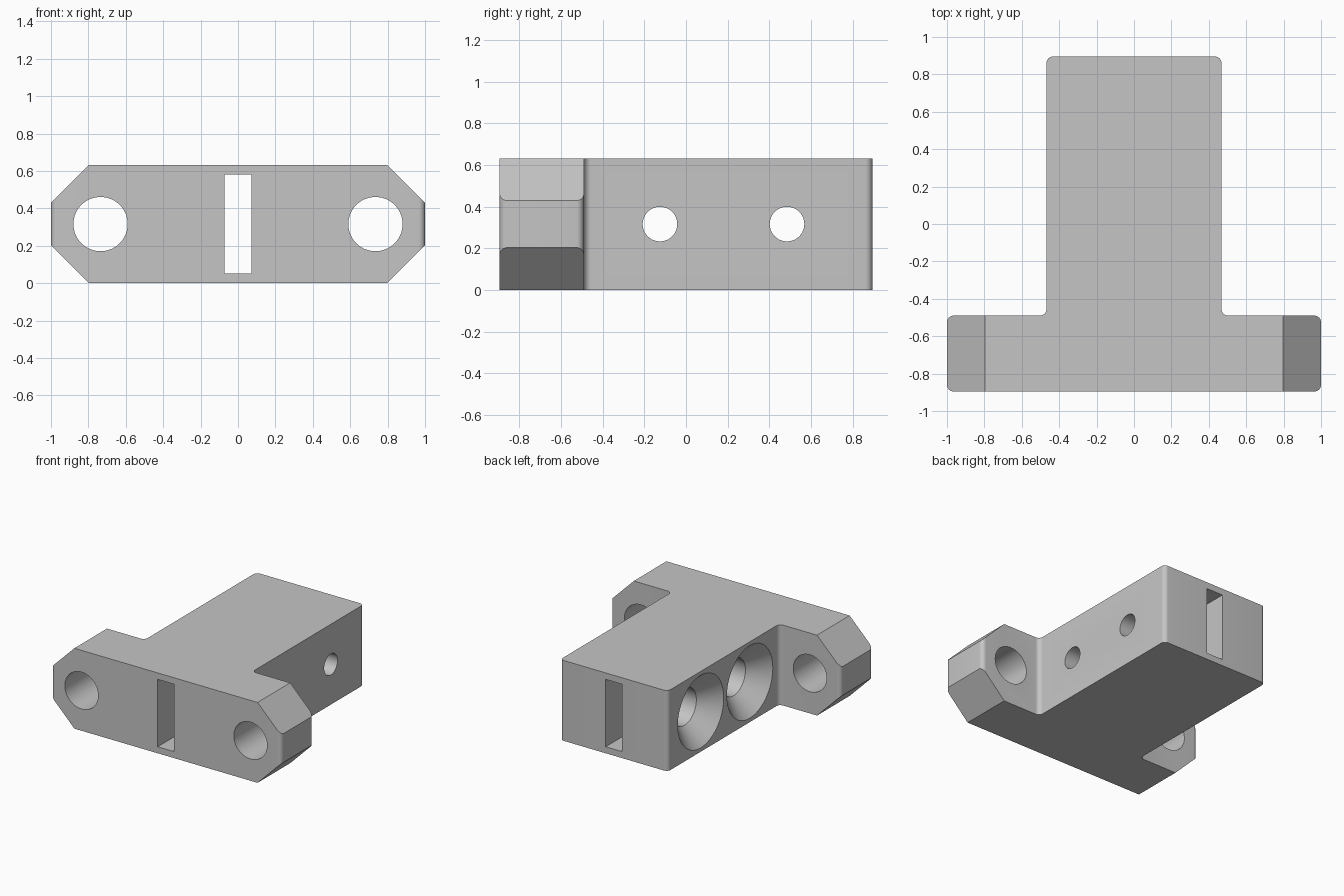
import bpy, bmesh, math
from mathutils import Vector, Matrix

if "Cube" in bpy.data.objects:
    bpy.data.objects.remove(bpy.data.objects["Cube"], do_unlink=True)

HEIGHT = 0.632
MID = HEIGHT / 2
FRONT, BACK, STEP = -0.895, 0.895, -0.49
STEM = 0.468

grey = bpy.data.materials.new("light grey")
grey.use_nodes = True
colour = (0.56, 0.56, 0.56, 1)
grey.diffuse_color = colour
grey.node_tree.nodes["Principled BSDF"].inputs["Base Color"].default_value = colour


def add_object(name, bm):
    bmesh.ops.recalc_face_normals(bm, faces=bm.faces)
    mesh = bpy.data.meshes.new(name)
    bm.to_mesh(mesh)
    bm.free()
    mesh.materials.append(grey)
    obj = bpy.data.objects.new(name, mesh)
    bpy.context.collection.objects.link(obj)
    return obj


def prism(name, points, direction):
    """Extrude a closed outline along a direction."""
    bm = bmesh.new()
    face = bm.faces.new([bm.verts.new(p) for p in points])
    new = bmesh.ops.extrude_face_region(bm, geom=[face])["geom"]
    verts = [v for v in new if isinstance(v, bmesh.types.BMVert)]
    bmesh.ops.translate(bm, verts=verts, vec=direction)
    return add_object(name, bm)


def turned(name, profile, origin, axis):
    """Solid of revolution: profile lists (distance along axis, radius)."""
    bm = bmesh.new()
    turn = Vector((0, 0, 1)).rotation_difference(Vector(axis)).to_matrix().to_4x4()
    place = Matrix.Translation(origin) @ turn
    n = 64
    rings = [[bm.verts.new(place @ Vector((r * math.cos(math.tau * i / n),
                                           r * math.sin(math.tau * i / n), d)))
              for i in range(n)] for d, r in profile]
    for a, b in zip(rings, rings[1:]):
        for i in range(n):
            j = (i + 1) % n
            bm.faces.new((a[i], a[j], b[j], b[i]))
    bm.faces.new(rings[0])
    bm.faces.new(rings[-1])
    return add_object(name, bm)


def rounded(points, radius, steps=8):
    """Replace each right-angled corner by an arc."""
    out = []
    for i, p in enumerate(points):
        p = Vector(p)
        a = (Vector(points[i - 1]) - p).normalized() * radius
        b = (Vector(points[(i + 1) % len(points)]) - p).normalized() * radius
        for k in range(steps + 1):
            t = k / steps * math.pi / 2
            out.append(p + a * (1 - math.sin(t)) + b * (1 - math.cos(t)))
    return out


def combine(target, tool, operation):
    mod = target.modifiers.new(operation, "BOOLEAN")
    mod.operation, mod.solver, mod.object = operation, "EXACT", tool
    bpy.context.view_layer.update()
    graph = bpy.context.evaluated_depsgraph_get()
    mesh = bpy.data.meshes.new_from_object(target.evaluated_get(graph))
    target.modifiers.clear()
    target.data = mesh
    bpy.data.objects.remove(tool, do_unlink=True)


# T-shaped block with rounded vertical edges
half = [(1, FRONT), (1, STEP), (STEM, STEP), (STEM, BACK)]
outline = half + [(-x, y) for x, y in reversed(half)]
body = prism("clamp_block", [(p.x, p.y, -0.1) for p in rounded(outline, 0.035)],
             (0, 0, HEIGHT + 0.2))

# Flat top and bottom, with 45 degree chamfers on the flange ends
flat = 0.797
side = [(flat, 0), (flat + MID, MID), (flat, HEIGHT)]
hexagon = side + [(-x, z) for x, z in reversed(side)]
combine(body, prism("chamfer_shape", [(x, -1, z) for x, z in hexagon], (0, 2, 0)),
        "INTERSECT")

# Flange bolt holes
for x in (-0.735, 0.735):
    combine(body, turned("flange_hole", [(0, 0.145), (0.8, 0.145)],
                         (x, -1.1, MID), (0, 1, 0)), "DIFFERENCE")

# Countersunk bores from one side, narrowing to small holes past the slot
bore = [(-0.02, 0.305), (0.14, 0.145), (STEM, 0.145), (STEM, 0.083), (1.1, 0.083)]
for y in (-0.125, 0.485):
    combine(body, turned("clamp_bore", bore, (-STEM, y, MID), (1, 0, 0)),
            "DIFFERENCE")

# Slot through the whole length
w, low, high = 0.072, 0.051, 0.581
slot = [(-w, low), (w, low), (w, high), (-w, high)]
combine(body, prism("slot", [(x, -1, z) for x, z in slot], (0, 2, 0)), "DIFFERENCE")

# Smooth the rounded surfaces and keep the edges sharp
bpy.ops.object.select_all(action="DESELECT")
body.select_set(True)
bpy.context.view_layer.objects.active = body
bpy.ops.object.shade_smooth_by_angle(angle=math.radians(30))
